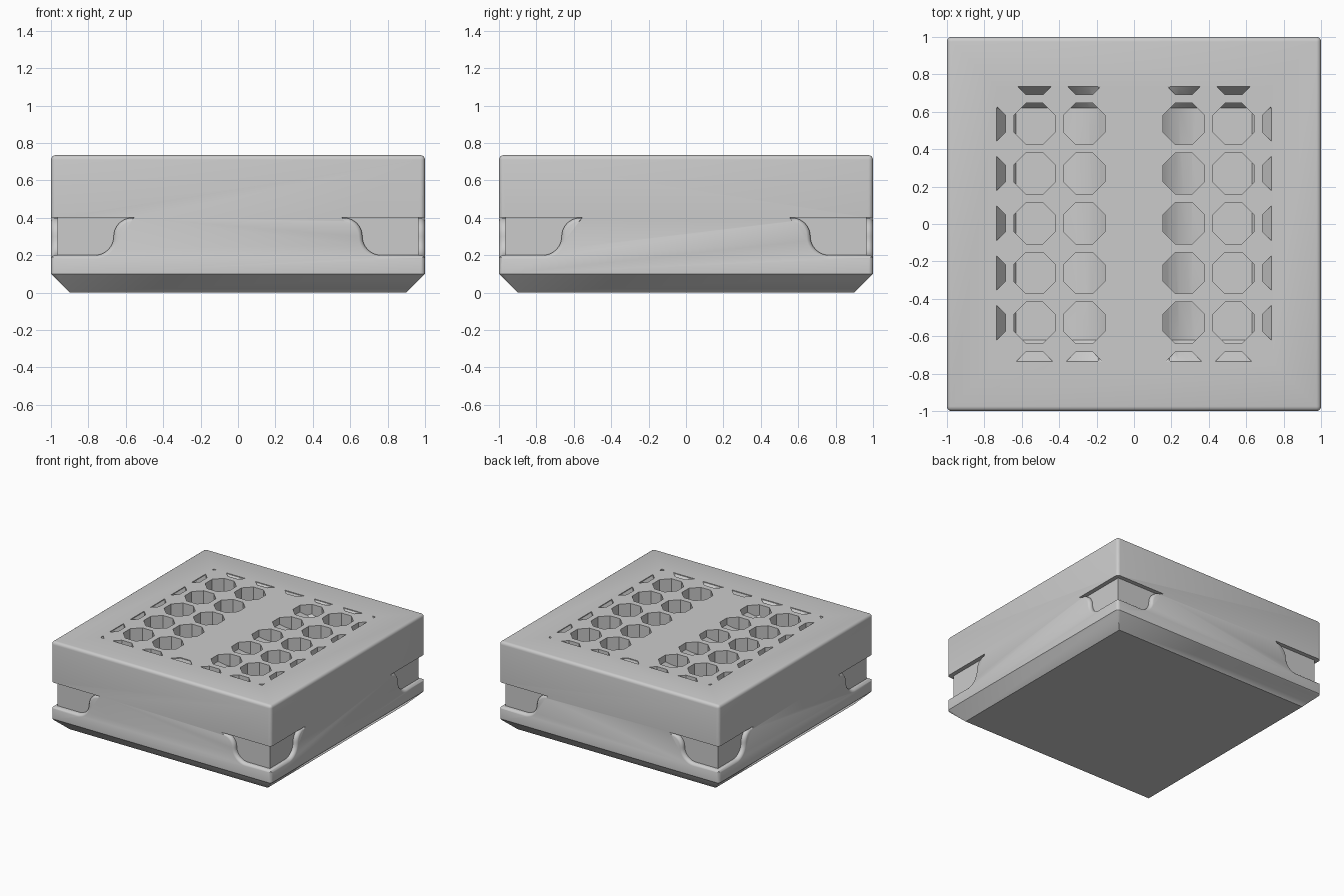
import bpy, bmesh
from math import sin, cos, pi, radians
from mathutils import Matrix, Vector

if "Cube" in bpy.data.objects:
    bpy.data.objects.remove(bpy.data.objects["Cube"])

TOP = 0.735      # height of the lid
CLIP = 0.735     # half size of the grille area
PITCH = 0.266    # spacing of the grille holes
RECESS = 0.965   # inner face of the corner notches

grey = bpy.data.materials.new("light_grey")
grey.use_nodes = True
grey.diffuse_color = (0.6, 0.6, 0.6, 1)
grey.node_tree.nodes["Principled BSDF"].inputs["Base Color"].default_value = (0.6, 0.6, 0.6, 1)


def loft(bm, sections):
    """Skin a closed solid through matching rings of points."""
    rings = [[bm.verts.new(p) for p in ring] for ring in sections]
    n = len(rings[0])
    for a, b in zip(rings, rings[1:]):
        for i in range(n):
            j = (i + 1) % n
            bm.faces.new((a[i], a[j], b[j], b[i]))
    bm.faces.new(rings[0])
    bm.faces.new(rings[-1])


def make_object(name, bm):
    bmesh.ops.recalc_face_normals(bm, faces=bm.faces)
    mesh = bpy.data.meshes.new(name)
    bm.to_mesh(mesh)
    bm.free()
    mesh.materials.append(grey)
    obj = bpy.data.objects.new(name, mesh)
    bpy.context.collection.objects.link(obj)
    return obj


def boolean(target, cutter, operation):
    """Apply a boolean and discard the cutter."""
    mod = target.modifiers.new("cut", 'BOOLEAN')
    mod.operation = operation
    mod.solver = 'EXACT'
    mod.object = cutter
    bpy.context.view_layer.objects.active = target
    bpy.ops.object.modifier_apply(modifier=mod.name)
    bpy.data.objects.remove(cutter)


# Body: square block with a chamfered foot
def square(half, z):
    return [(x * half, y * half, z) for x, y in ((-1, -1), (1, -1), (1, 1), (-1, 1))]


bm = bmesh.new()
loft(bm, [square(0.9, 0), square(1, 0.1), square(1, TOP)])
bmesh.ops.recalc_face_normals(bm, faces=bm.faces)
round_edges = [e for e in bm.edges if e.calc_face_angle() > radians(70)]
bmesh.ops.bevel(bm, geom=round_edges, offset=0.025, segments=4, profile=0.5, affect='EDGES')
body = make_object("body", bm)


# Corner notches: S-shaped outline with a rolled lip
def notch_outline(lip):
    pts = [(1.2, 0.4), (0.555, 0.4)]
    for i in range(9):
        a = radians(85) * (1 - i / 8)
        pts.append((0.565 + (0.1 - lip) * cos(a), 0.3 + (0.1 - lip) * sin(a)))
    for i in range(1, 9):
        a = pi + pi / 2 * i / 8
        pts.append((0.765 + (0.1 + lip) * cos(a), 0.3 + (0.1 + lip) * sin(a)))
    return pts + [(1.2, 0.2 - lip)]


LIP = [(RECESS, 0), (0.978, 0), (0.985, 0.002), (0.992, 0.007), (0.997, 0.013), (1.001, 0.022), (1.1, 0.022)]
for side in range(4):
    turn = Matrix.Rotation(side * pi / 2, 3, 'Z')
    for mirror in (-1, 1):
        bm = bmesh.new()
        loft(bm, [[turn @ Vector((mirror * x, -depth, z)) for x, z in notch_outline(lip)]
                  for depth, lip in LIP])
        boolean(body, make_object("notch_cutter", bm), 'DIFFERENCE')

# Grille: octagonal holes on a grid, trimmed to a square area
bm = bmesh.new()
radius = 0.11 / cos(pi / 8)
for col in range(-3, 4):
    for row in range(-3, 4):
        if col == 0 and abs(row) < 3:
            continue
        ring = [(col * PITCH + radius * cos(pi / 8 + k * pi / 4),
                 row * PITCH + 0.004 + radius * sin(pi / 8 + k * pi / 4)) for k in range(8)]
        loft(bm, [[(x, y, z) for x, y in ring] for z in (0.4, 0.8)])
holes = make_object("hole_cutter", bm)

# Two rounded troughs form the floor beneath the holes
half = [(0, 0.006), (0.11, 0.01), (0.15, 0.05), (0.19, 0.085), (0.24, 0.115),
        (0.31, 0.138), (0.4, 0.15), (0.63, 0.15), (CLIP, 0.006)]
profile = [(-x, d) for x, d in reversed(half[1:])] + half
bm = bmesh.new()
sections = []
for y, full in ((-CLIP, 0), (-0.62, 1), (0.62, 1), (CLIP, 0)):
    floor = [(x, y, TOP - (d if full else 0.006)) for x, d in profile]
    sections.append([(-CLIP, y, 0.78)] + floor + [(CLIP, y, 0.78)])
loft(bm, sections)
bmesh.ops.triangulate(bm, faces=bm.faces)
troughs = make_object("trough_cutter", bm)
boolean(holes, troughs, 'INTERSECT')
boolean(body, holes, 'DIFFERENCE')

# Smooth the rounded edges, keep the rest crisp
bpy.ops.object.select_all(action='DESELECT')
body.select_set(True)
bpy.context.view_layer.objects.active = body
bpy.ops.object.shade_smooth_by_angle(angle=radians(32))
